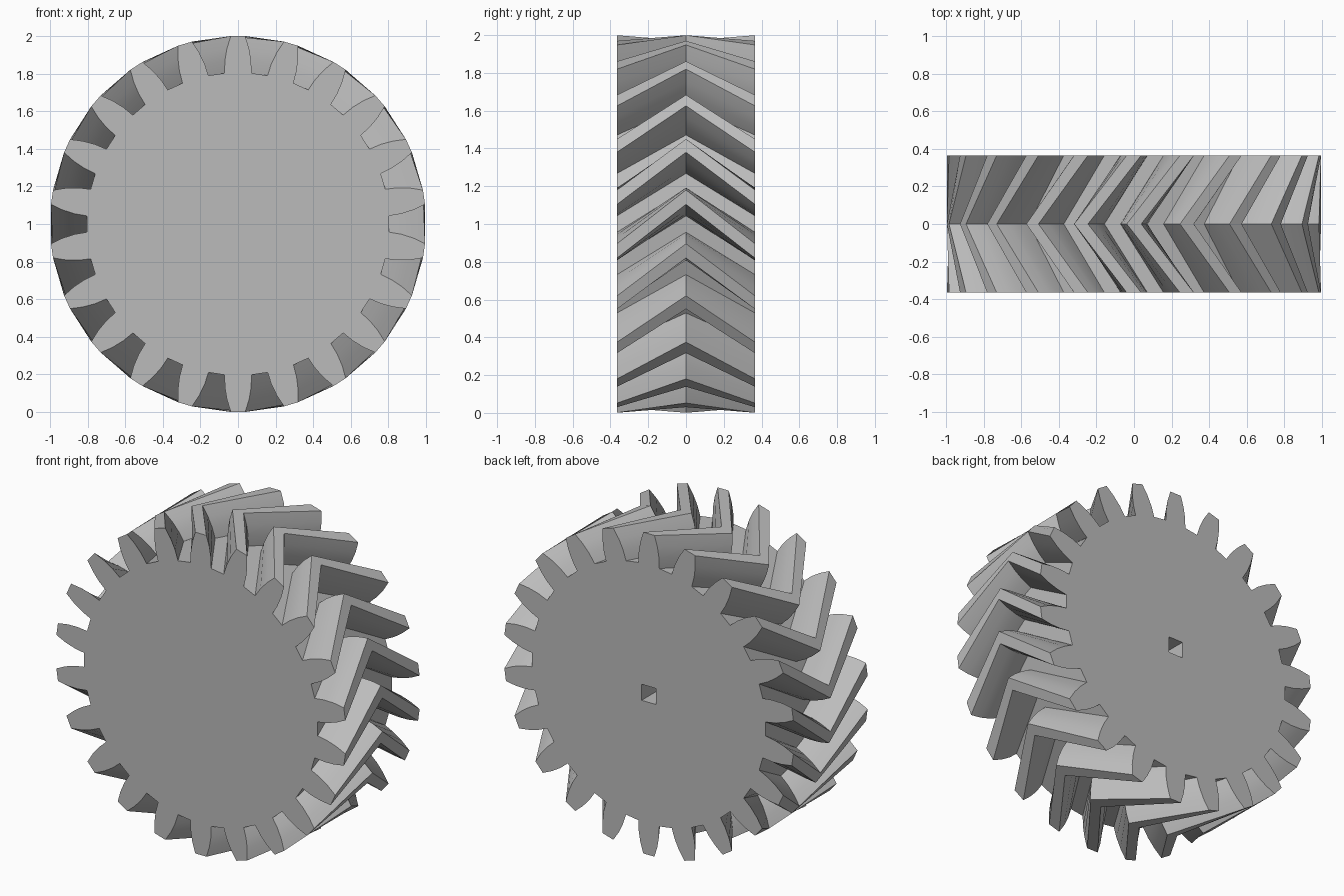
import bpy, bmesh
from math import sin, cos, radians, tau

if "Cube" in bpy.data.objects:
    bpy.data.objects.remove(bpy.data.objects["Cube"], do_unlink=True)

TEETH = 22
PITCH = tau / TEETH
HALF_WIDTH = 0.365
# Right half of one tooth: radius, half angle in degrees, root to tip
FLANK = [(0.805, 5.1), (0.87, 4.6), (0.935, 3.6), (1.0, 2.2)]
HOLE = 0.05
HOLE_DEPTH = 0.3

# Plain grey metal
grey = bpy.data.materials.new("plain grey")
grey.use_nodes = True
grey.diffuse_color = (0.5, 0.5, 0.5, 1)
bsdf = next(n for n in grey.node_tree.nodes if n.type == 'BSDF_PRINCIPLED')
bsdf.inputs["Base Color"].default_value = (0.5, 0.5, 0.5, 1)


def gear_ring(bm, y, twist):
    """One toothed cross-section, turned by twist about the axle."""
    tooth = [(r, -radians(a)) for r, a in FLANK]
    tooth += [(r, radians(a)) for r, a in reversed(FLANK)]
    ring = []
    for i in range(TEETH):
        middle = tau / 4 + i * PITCH + twist
        for r, a in tooth:
            ring.append(bm.verts.new((r * cos(middle + a), y, 1 + r * sin(middle + a))))
    return ring


def square_ring(bm, y):
    corners = [(-1, -1), (1, -1), (1, 1), (-1, 1)]
    return [bm.verts.new((HOLE * x, y, 1 + HOLE * z)) for x, z in corners]


def bridge(bm, a, b):
    """Wall of quads between two matching rings."""
    n = len(a)
    for i in range(n):
        j = (i + 1) % n
        bm.faces.new((a[i], a[j], b[j], b[i]))


def ring_edges(bm, ring):
    return [bm.edges.get((v, ring[i - 1])) for i, v in enumerate(ring)]


bm = bmesh.new()

# Chevron teeth: the middle section leads the two ends by one pitch
front = gear_ring(bm, -HALF_WIDTH, 0)
middle = gear_ring(bm, 0, PITCH)
back = gear_ring(bm, HALF_WIDTH, 0)
bridge(bm, front, middle)
bridge(bm, middle, back)
bm.faces.new(front)

# Blind square axle socket in the back
mouth = square_ring(bm, HALF_WIDTH)
floor = square_ring(bm, HALF_WIDTH - HOLE_DEPTH)
bridge(bm, mouth, floor)
bm.faces.new(floor)

# Back face around the socket
bmesh.ops.triangle_fill(bm, use_beauty=True,
                        edges=ring_edges(bm, back) + ring_edges(bm, mouth))
bmesh.ops.recalc_face_normals(bm, faces=bm.faces)

# Crisp crease along the middle of the teeth
crease = [(v.index, middle[i - 1].index) for i, v in enumerate(middle)]
mesh = bpy.data.meshes.new("herringbone_gear")
bm.to_mesh(mesh)
bm.free()
mesh.materials.append(grey)

gear = bpy.data.objects.new("herringbone_gear", mesh)
bpy.context.collection.objects.link(gear)
bpy.context.view_layer.objects.active = gear
gear.select_set(True)
bpy.ops.object.shade_smooth_by_angle(angle=radians(20))
for e in mesh.edges:
    if all(abs(mesh.vertices[v].co.y) < 0.001 for v in e.vertices):
        e.use_edge_sharp = True
